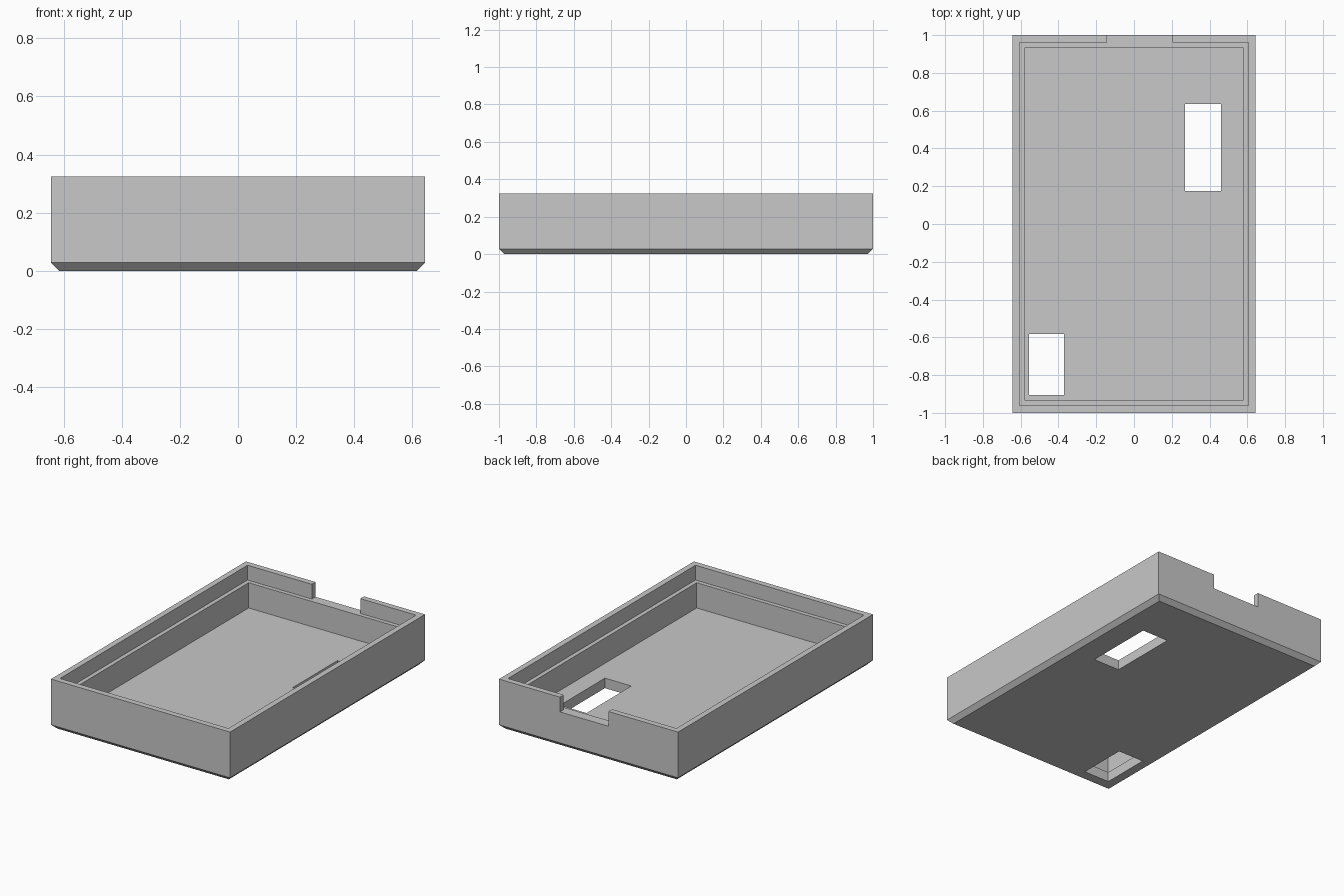
import bpy
import bmesh

if "Cube" in bpy.data.objects:
    bpy.data.objects.remove(bpy.data.objects["Cube"], do_unlink=True)

W, D, H = 0.643, 1.0, 0.325      # half width, half depth, height
CHAMFER = 0.028
LIP, WALL = 0.038, 0.065         # thin upper lip, full lower wall
FLOOR, LEDGE = 0.065, 0.229      # floor top, ledge height
OVER = 0.1                       # how far cutters pass the surface

grey = bpy.data.materials.new("plain grey")
grey.use_nodes = True
grey.diffuse_color = (0.58, 0.58, 0.58, 1)
grey.node_tree.nodes["Principled BSDF"].inputs["Base Color"].default_value = grey.diffuse_color


def box(name, x, y, z, chamfer=0):
    """Box from ranges on each axis, with optional chamfered bottom edges."""
    bm = bmesh.new()
    bmesh.ops.create_cube(bm, size=1)
    for v in bm.verts:
        v.co = [r[0] if c < 0 else r[1] for c, r in zip(v.co, (x, y, z))]
    if chamfer:
        rim = [e for e in bm.edges if all(v.co.z < z[0] + 0.001 for v in e.verts)]
        bmesh.ops.bevel(bm, geom=rim, offset=chamfer, offset_type='OFFSET',
                        segments=1, affect='EDGES')
    bmesh.ops.recalc_face_normals(bm, faces=bm.faces[:])
    mesh = bpy.data.meshes.new(name)
    bm.to_mesh(mesh)
    bm.free()
    mesh.materials.append(grey)
    obj = bpy.data.objects.new(name, mesh)
    bpy.context.collection.objects.link(obj)
    return obj


def inset(amount):
    return (amount - W, W - amount), (amount - D, D - amount)


# Outer shell
tray = box("tray", (-W, W), (-D, D), (0, H), CHAMFER)

# Main cavity, stepped lip, back notch and the two floor openings
cutters = [
    box("cavity_cutter", *inset(WALL), (FLOOR, H + OVER)),
    box("lip_cutter", *inset(LIP), (LEDGE, H + OVER)),
    box("notch_cutter", (-0.143, 0.205), (D - WALL / 2 - 0.02, D + OVER), (LEDGE, H + OVER)),
    box("large_opening_cutter", (0.27, 0.46), (0.175, 0.635), (-OVER, FLOOR + OVER)),
    box("small_opening_cutter", (-0.556, -0.371), (-0.906, -0.582), (-OVER, FLOOR + OVER)),
]
bpy.context.view_layer.objects.active = tray
for cutter in cutters:
    cutter.hide_render = True
    mod = tray.modifiers.new(cutter.name, 'BOOLEAN')
    mod.operation = 'DIFFERENCE'
    mod.solver = 'EXACT'
    mod.object = cutter
    bpy.ops.object.modifier_apply(modifier=mod.name)
    bpy.data.objects.remove(cutter, do_unlink=True)
